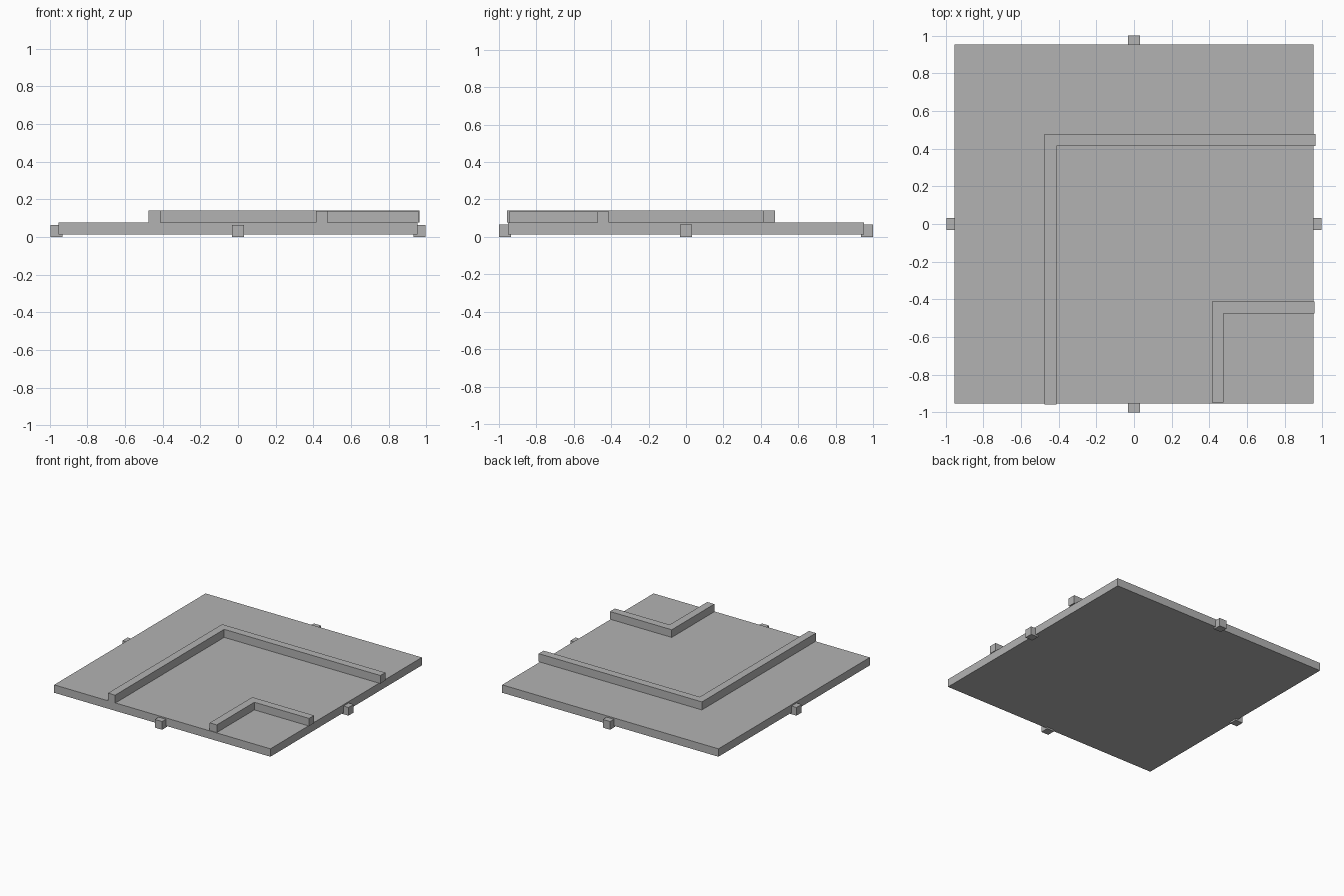
import bpy
import bmesh

cube = bpy.data.objects.get("Cube")
if cube:
    bpy.data.objects.remove(cube, do_unlink=True)

# One plain grey for every part
grey = bpy.data.materials.new("plain_grey")
grey.use_nodes = True
colour = (0.45, 0.45, 0.45, 1)
grey.diffuse_color = colour
grey.node_tree.nodes["Principled BSDF"].inputs["Base Color"].default_value = colour


def prism(name, outline, bottom, top):
    """Extrude a flat outline upward into a solid part."""
    bm = bmesh.new()
    base = bm.faces.new([bm.verts.new((x, y, bottom)) for x, y in outline])
    grown = bmesh.ops.extrude_face_region(bm, geom=[base], use_keep_orig=True)
    verts = [v for v in grown["geom"] if isinstance(v, bmesh.types.BMVert)]
    bmesh.ops.translate(bm, verts=verts, vec=(0, 0, top - bottom))
    bmesh.ops.recalc_face_normals(bm, faces=bm.faces)
    mesh = bpy.data.meshes.new(name)
    bm.to_mesh(mesh)
    bm.free()
    mesh.materials.append(grey)
    obj = bpy.data.objects.new(name, mesh)
    bpy.context.collection.objects.link(obj)
    return obj


def block(name, x0, x1, y0, y1, bottom, top):
    return prism(name, [(x0, y0), (x1, y0), (x1, y1), (x0, y1)], bottom, top)


def corner_wall(name, left, back, right, front, top, width=0.062):
    """L-shaped wall running back from the front edge, then to the left edge."""
    outline = [(left, front), (left + width, front),
               (left + width, back - width), (right, back - width),
               (right, back), (left, back)]
    return prism(name, outline, PLATE_TOP, top)


PLATE_TOP = 0.076
HALF = 0.952

# Square base plate
block("base_plate", -HALF, HALF, -HALF, HALF, 0.013, PLATE_TOP)

# Two nested corner walls
corner_wall("outer_wall", -0.474, 0.477, 0.963, -0.957, 0.14)
corner_wall("inner_wall", 0.414, -0.412, 0.958, -0.947, 0.137)

# Small connector tab at the middle of each edge
R = 0.032
for name, x, y in (("left_tab", 0.963, 0), ("right_tab", -0.963, 0),
                   ("back_tab", 0, 0.968), ("front_tab", 0, -0.968)):
    block(name, x - R, x + R, y - R, y + R, 0, 0.065)
